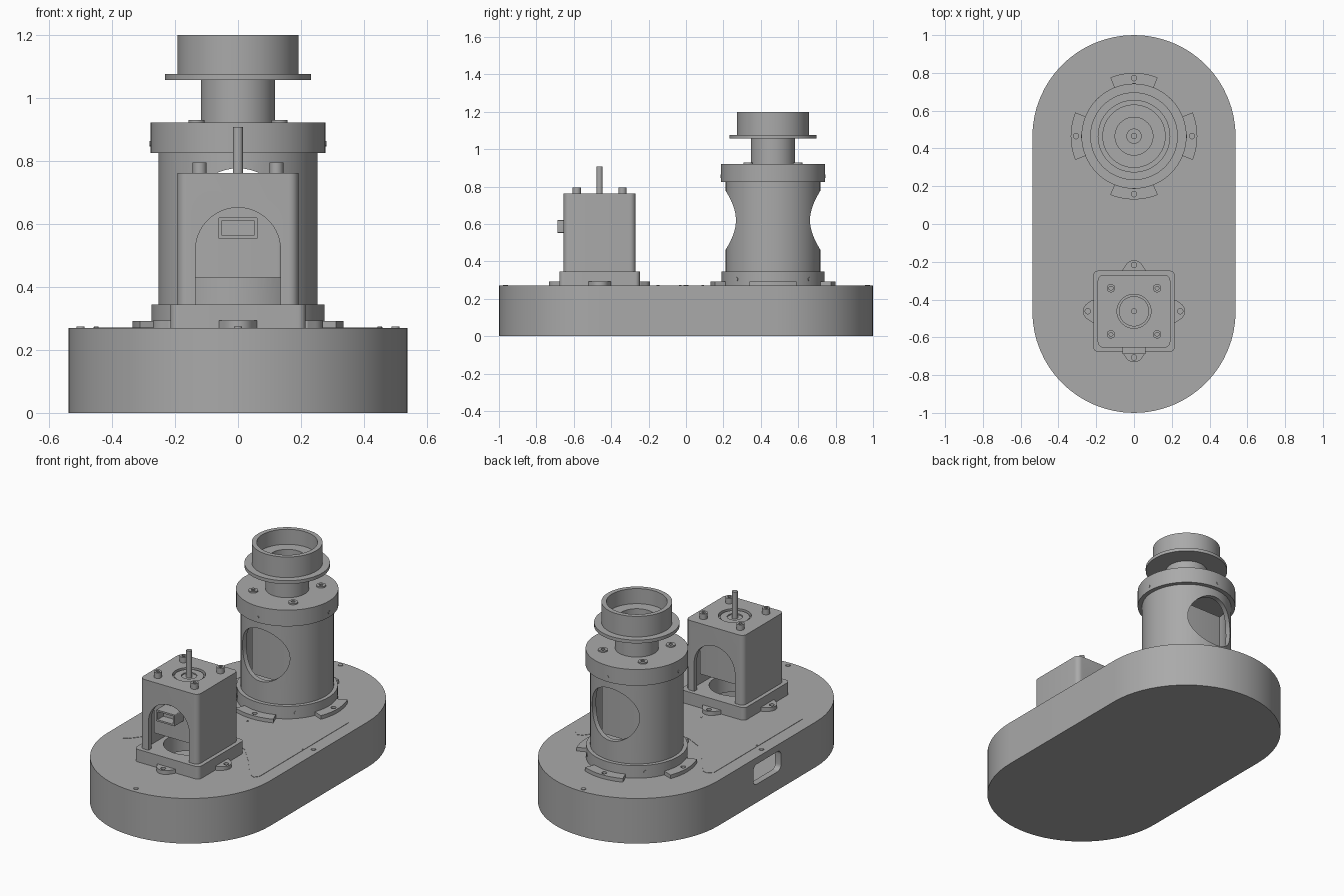
import bpy, bmesh
from math import sin, cos, pi, radians
from mathutils import Matrix, Vector

if "Cube" in bpy.data.objects:
    bpy.data.objects.remove(bpy.data.objects["Cube"])

grey = bpy.data.materials.new("plain_grey")
grey.use_nodes = True
grey.diffuse_color = (0.4, 0.4, 0.4, 1)
grey.node_tree.nodes["Principled BSDF"].inputs["Base Color"].default_value = (0.4, 0.4, 0.4, 1)

TOWER = Vector((0, 0.465, 0))
MOTOR = Vector((0, -0.462, 0))
DECK = 0.27


def finish(name, bm, matrix=Matrix()):
    bmesh.ops.remove_doubles(bm, verts=bm.verts, dist=1e-5)
    bmesh.ops.recalc_face_normals(bm, faces=bm.faces)
    bm.transform(matrix)
    me = bpy.data.meshes.new(name)
    bm.to_mesh(me)
    bm.free()
    me.materials.append(grey)
    ob = bpy.data.objects.new(name, me)
    bpy.context.collection.objects.link(ob)
    return ob


def prism(name, pts, z0, z1, matrix=Matrix()):
    """Extrude a flat outline from z0 to z1."""
    bm = bmesh.new()
    face = bm.faces.new([bm.verts.new((x, y, z0)) for x, y in pts])
    top = bmesh.ops.extrude_face_region(bm, geom=[face])["geom"]
    bmesh.ops.translate(bm, vec=(0, 0, z1 - z0),
                        verts=[v for v in top if isinstance(v, bmesh.types.BMVert)])
    return finish(name, bm, matrix)


def lathe(name, profile, loc, steps=64):
    """Spin a closed (radius, z) profile around the vertical axis."""
    bm = bmesh.new()
    vs = [bm.verts.new((r, 0, z)) for r, z in profile]
    es = [bm.edges.new((a, b)) for a, b in zip(vs, vs[1:] + vs[:1])
          if a.co.x > 1e-6 or b.co.x > 1e-6]
    bmesh.ops.spin(bm, geom=vs + es, cent=(0, 0, 0), axis=(0, 0, 1),
                   angle=2 * pi, steps=steps, use_merge=True)
    return finish(name, bm, Matrix.Translation(loc))


def arc(r, a0, a1, n, cx=0, cy=0):
    return [(cx + r * cos(radians(a0 + (a1 - a0) * i / n)),
             cy + r * sin(radians(a0 + (a1 - a0) * i / n))) for i in range(n + 1)]


def circle(r, n=32):
    return arc(r, 0, 360, n)[:-1]


def rounded(hx, hy, r):
    pts = []
    for i, (sx, sy) in enumerate(((1, 1), (-1, 1), (-1, -1), (1, -1))):
        pts += arc(r, 90 * i, 90 * i + 90, 6, sx * (hx - r), sy * (hy - r))
    return pts


def stadium(r, c):
    return arc(r, 0, 180, 32, 0, c) + arc(r, 180, 360, 32, 0, -c)


def cut(ob, *cutters):
    bpy.context.view_layer.objects.active = ob
    for c in cutters:
        m = ob.modifiers.new("cut", "BOOLEAN")
        m.operation, m.solver, m.object = "DIFFERENCE", "EXACT", c
        bpy.ops.object.modifier_apply(modifier=m.name)
        bpy.data.objects.remove(c)


def at(v, z=0):
    return Matrix.Translation((v[0], v[1], z))


def disc(name, x, y, r, z0, z1):
    return prism(name, circle(r, 20), z0, z1, at((x, y)))


ALONG_Y = Matrix.Rotation(pi / 2, 4, "X")
ALONG_X = Matrix.Rotation(pi / 2, 4, "Z") @ ALONG_Y

# Hollow base with a side port and a bore below the motor
base = prism("base", stadium(0.538, 0.462), 0, DECK)
cut(base,
    prism("cavity", stadium(0.5, 0.462), 0.03, 0.24),
    prism("port", rounded(0.13, 0.06, 0.03), -0.6, -0.45,
          Matrix.Translation((0, 0, 0.17)) @ ALONG_X),
    prism("bore", circle(0.14), 0.2, 0.4, at(MOTOR)))

# Flush lid between the two units
back = [(0.46, 0.39), (0.43, 0.42), (0.4, 0.41), (0.3, 0.28), (0.2, 0.165), (0.1, 0.115)]
front = [(0.1, -0.17), (0.2, -0.22), (0.3, -0.33), (0.4, -0.46), (0.44, -0.48), (0.46, -0.45)]
outline = (back + [(0, 0.1)] + [(-x, y) for x, y in reversed(back)]
           + [(-x, y) for x, y in reversed(front)] + [(0, -0.16)] + front)
prism("lid", outline, DECK, DECK + 0.002)
for x, y, r in ((0, 0.97, 0.013), (0, -0.965, 0.013), (0.5, 0, 0.013), (-0.5, 0, 0.013),
                (0, 0.09, 0.007), (0, -0.15, 0.007), (0.45, -0.03, 0.007), (-0.45, -0.03, 0.007)):
    disc("deck_screw", x, y, r, DECK, DECK + 0.004)

# Motor housing: foot plate, arched box, lugs and bolts
plate = prism("motor_foot", rounded(0.215, 0.215, 0.025), DECK, 0.345, at(MOTOR))
cut(plate, prism("bore", circle(0.14), 0.2, 0.4, at(MOTOR)))
housing = prism("motor_housing", rounded(0.192, 0.192, 0.03), 0.345, 0.762, at(MOTOR))
arch = [(-0.135, 0.3), (0.135, 0.3)] + arc(0.135, 0, 180, 32, 0, 0.517)
cut(housing,
    prism("inside", rounded(0.165, 0.165, 0.01), 0.3, 0.74, at(MOTOR)),
    prism("arches", arch, -0.3, 0.3, at(MOTOR) @ ALONG_Y),
    prism("top_hole", circle(0.09), 0.7, 0.8, at(MOTOR)))
for i in range(4):
    turn = at(MOTOR) @ Matrix.Rotation(i * pi / 2, 4, "Z")
    lug = prism("motor_lug", [(0.2, -0.06), (0.22, -0.06)] + arc(0.05, -60, 60, 12, 0.22)
                + [(0.22, 0.06), (0.2, 0.06)], DECK, 0.293, turn)
    cut(lug, prism("hole", arc(0.014, 0, 345, 23, 0.245), 0.2, 0.4, turn))
    bolt = turn @ Matrix.Translation((0.122, 0.122, 0))
    head = prism("motor_bolt", circle(0.022, 24), 0.762, 0.795, bolt)
    cut(head, prism("socket", circle(0.011, 6), 0.775, 0.82, bolt))

# Motors: one in the box, one in the tower
for label, c in (("front", MOTOR), ("rear", TOWER)):
    prism(label + "_motor", rounded(0.14, 0.14, 0.012), 0.43, 0.742, at(c))
lathe("motor_boss", [(0, 0.742), (0.08, 0.742), (0.08, 0.755), (0.042, 0.755),
                     (0.042, 0.748), (0, 0.748)], MOTOR)
disc("motor_shaft", 0, MOTOR.y, 0.016, 0.74, 0.908)
plug = at(MOTOR, 0.587) @ ALONG_Y
socket = prism("motor_connector", rounded(0.062, 0.034, 0.004), 0.13, 0.225, plug)
cut(socket, prism("recess", rounded(0.052, 0.024, 0.003), 0.17, 0.3, plug))

# Tower: flange, tube with round windows, cap, neck and cup
lathe("tower_flange", [(0, DECK), (0.275, DECK), (0.275, 0.345), (0, 0.345)], TOWER)
tube = lathe("tower_tube", [(0.225, 0.345), (0.253, 0.345), (0.253, 0.825), (0.225, 0.825)], TOWER)
cut(tube, prism("windows", circle(0.157, 48), -0.4, 0.4, at(TOWER, 0.62) @ ALONG_Y))
lathe("tower_cap", [(0, 0.825), (0.278, 0.825), (0.278, 0.922), (0, 0.922)], TOWER)
lathe("cup", [(0, 0.92), (0.118, 0.92), (0.118, 1.057), (0.232, 1.057), (0.232, 1.077),
              (0.192, 1.077), (0.192, 1.2), (0.165, 1.2), (0.165, 1.11), (0.1, 1.11),
              (0.1, 1.0), (0.04, 1.0), (0.04, 1.02), (0.016, 1.02), (0.016, 1.07),
              (0, 1.07)], TOWER)

# Tower tabs, cap bolts and set screws
for i in range(4):
    turn = at(TOWER) @ Matrix.Rotation(i * pi / 2, 4, "Z")
    tab = prism("tower_tab", arc(0.335, -22, 22, 12) + arc(0.27, 22, -22, 12),
                DECK, 0.292, turn)
    cut(tab, prism("hole", arc(0.014, 0, 345, 23, 0.307), 0.2, 0.4, turn))
    ring = turn @ Matrix.Translation((0.132, 0.132, 0))
    head = prism("cap_bolt", circle(0.026, 24), 0.92, 0.93, ring)
    cut(head, prism("socket", circle(0.012, 6), 0.924, 0.95, ring))
    side = Matrix.Translation((0, 0, 0.855)) @ turn @ ALONG_X
    prism("cap_set_screw", circle(0.009, 12), 0.26, 0.281, side)
    diag = (Matrix.Translation((0, 0, 0.305)) @ turn
            @ Matrix.Rotation(pi / 4, 4, "Z") @ ALONG_X)
    prism("flange_set_screw", circle(0.011, 12), 0.26, 0.278, diag)

# Smooth curved walls, keep edges crisp
bpy.ops.object.select_all(action="DESELECT")
for ob in bpy.context.scene.objects:
    if ob.type == "MESH" and ob.data.materials and ob.data.materials[0] == grey:
        ob.select_set(True)
        bpy.context.view_layer.objects.active = ob
bpy.ops.object.shade_smooth_by_angle(angle=radians(30))
